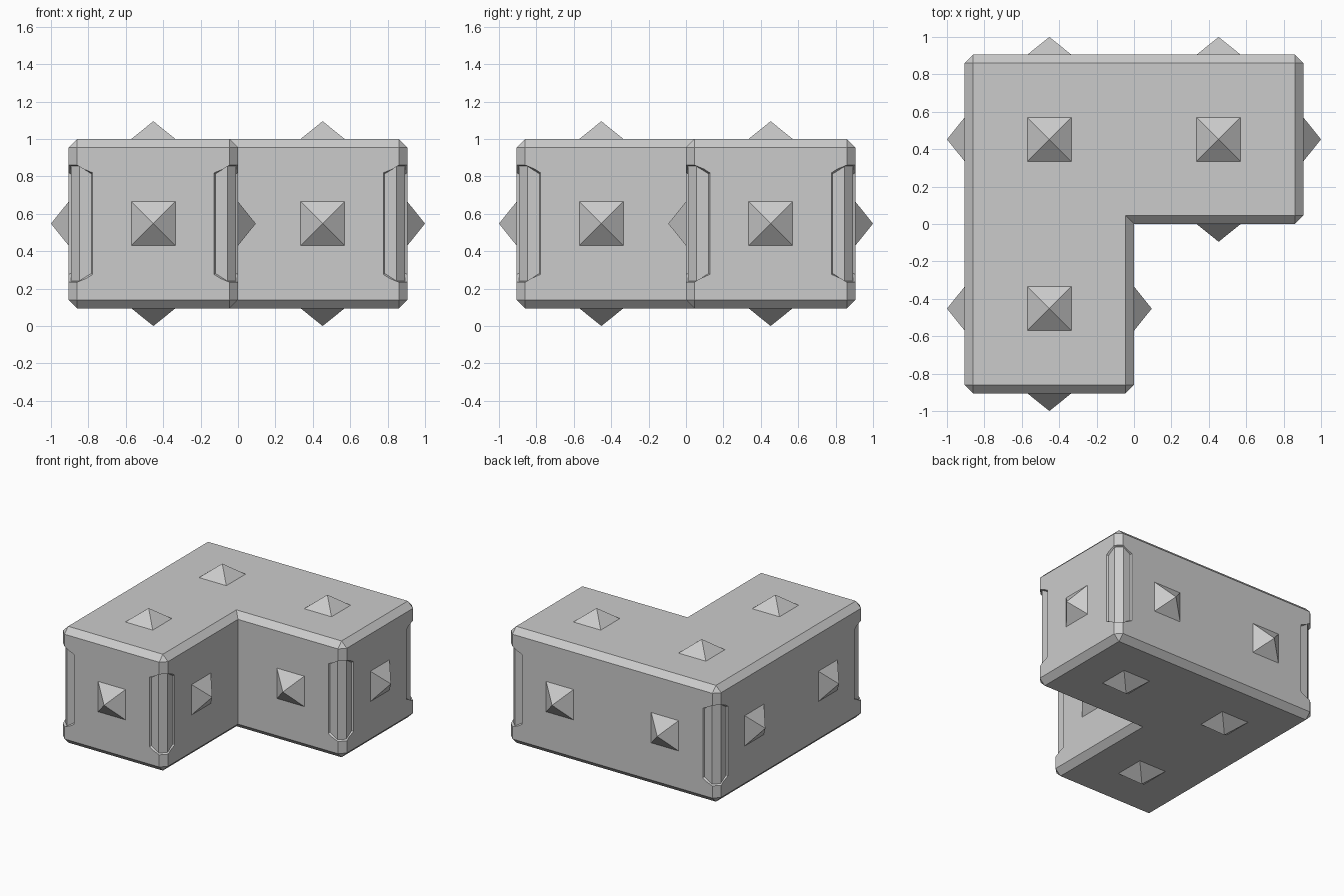
import bpy, bmesh
from mathutils import Vector

if "Cube" in bpy.data.objects:
    bpy.data.objects.remove(bpy.data.objects["Cube"])

S = 0.905            # edge of one cubic cell
SPIKE = 0.095        # spike height
MID = SPIKE + S / 2  # height of the cell centres
BEVEL = 0.045

grey = bpy.data.materials.new("light_grey")
grey.use_nodes = True
grey.diffuse_color = (0.6, 0.6, 0.6, 1)
grey.node_tree.nodes["Principled BSDF"].inputs["Base Color"].default_value = (0.6, 0.6, 0.6, 1)


def make_object(name, bm):
    bmesh.ops.recalc_face_normals(bm, faces=bm.faces)
    mesh = bpy.data.meshes.new(name)
    bm.to_mesh(mesh)
    bm.free()
    mesh.materials.append(grey)
    obj = bpy.data.objects.new(name, mesh)
    bpy.context.collection.objects.link(obj)
    return obj


# L-shaped body with all outward edges chamfered
outline = [(-S, -S), (0, -S), (0, 0), (S, 0), (S, S), (-S, S)]
bm = bmesh.new()
base = bm.faces.new([bm.verts.new((x, y, SPIKE)) for x, y in outline])
top = bmesh.ops.extrude_face_region(bm, geom=[base])["geom"]
bmesh.ops.translate(bm, vec=(0, 0, S), verts=[v for v in top if isinstance(v, bmesh.types.BMVert)])
bmesh.ops.recalc_face_normals(bm, faces=bm.faces)
bmesh.ops.bevel(bm, geom=[e for e in bm.edges if e.is_convex], offset=BEVEL,
                offset_type='OFFSET', segments=1, profile=0.5, affect='EDGES')
body = make_object("body", bm)


# Recesses wrapping round each outward vertical corner
def add_recess(bm, corner, sx, sy):
    layers = []
    for depth, grow in ((0.012, 0.006), (-0.012, -0.006)):
        reach = 0.127 + grow
        columns = [(-reach, depth, 0.272), (depth - BEVEL, depth, 0.313),
                   (depth, depth - BEVEL, 0.313), (depth, -reach, 0.272)]
        low, high = [[bm.verts.new((corner[0] + sx * x, corner[1] + sy * y, MID + side * (h + grow)))
                      for x, y, h in columns] for side in (-1, 1)]
        for i in range(3):
            bm.faces.new((low[i], low[i + 1], high[i + 1], high[i]))
        layers.append(low + high[::-1])
    outer, inner = layers
    for i in range(8):
        j = (i + 1) % 8
        bm.faces.new((outer[i], outer[j], inner[j], inner[i]))


bm = bmesh.new()
for corner, sx, sy in (((-S, -S), -1, -1), ((0, -S), 1, -1), ((S, 0), 1, -1),
                       ((S, S), 1, 1), ((-S, S), -1, 1)):
    add_recess(bm, corner, sx, sy)
cutter = make_object("recess_cutter", bm)
cutter.hide_render = True

cut = body.modifiers.new("recesses", 'BOOLEAN')
cut.operation = 'DIFFERENCE'
cut.solver = 'EXACT'
cut.object = cutter
result = bpy.data.meshes.new_from_object(body.evaluated_get(bpy.context.evaluated_depsgraph_get()))
body.modifiers.clear()
body.data = result
bpy.data.objects.remove(cutter)

# Pyramid spikes on every exposed cell face
cells = [(-1, 1), (1, 1), (-1, -1)]
sides = {"left": (1, 0, 0), "right": (-1, 0, 0), "front": (0, -1, 0),
         "back": (0, 1, 0), "top": (0, 0, 1), "bottom": (0, 0, -1)}
for cx, cy in cells:
    for side, d in sides.items():
        if (cx + 2 * d[0], cy + 2 * d[1]) in cells and d[2] == 0:
            continue
        normal = Vector(d)
        u = Vector((d[1], d[2], d[0]))
        v = normal.cross(u)
        centre = Vector((cx * S / 2, cy * S / 2, MID)) + normal * S / 2
        bm = bmesh.new()
        ring = [bm.verts.new(centre + 0.118 * (a * u + b * v))
                for a, b in ((-1, -1), (1, -1), (1, 1), (-1, 1))]
        tip = bm.verts.new(centre + normal * SPIKE)
        bm.faces.new(ring)
        for i in range(4):
            bm.faces.new((ring[i], ring[(i + 1) % 4], tip))
        make_object(side + "_spike", bm)
